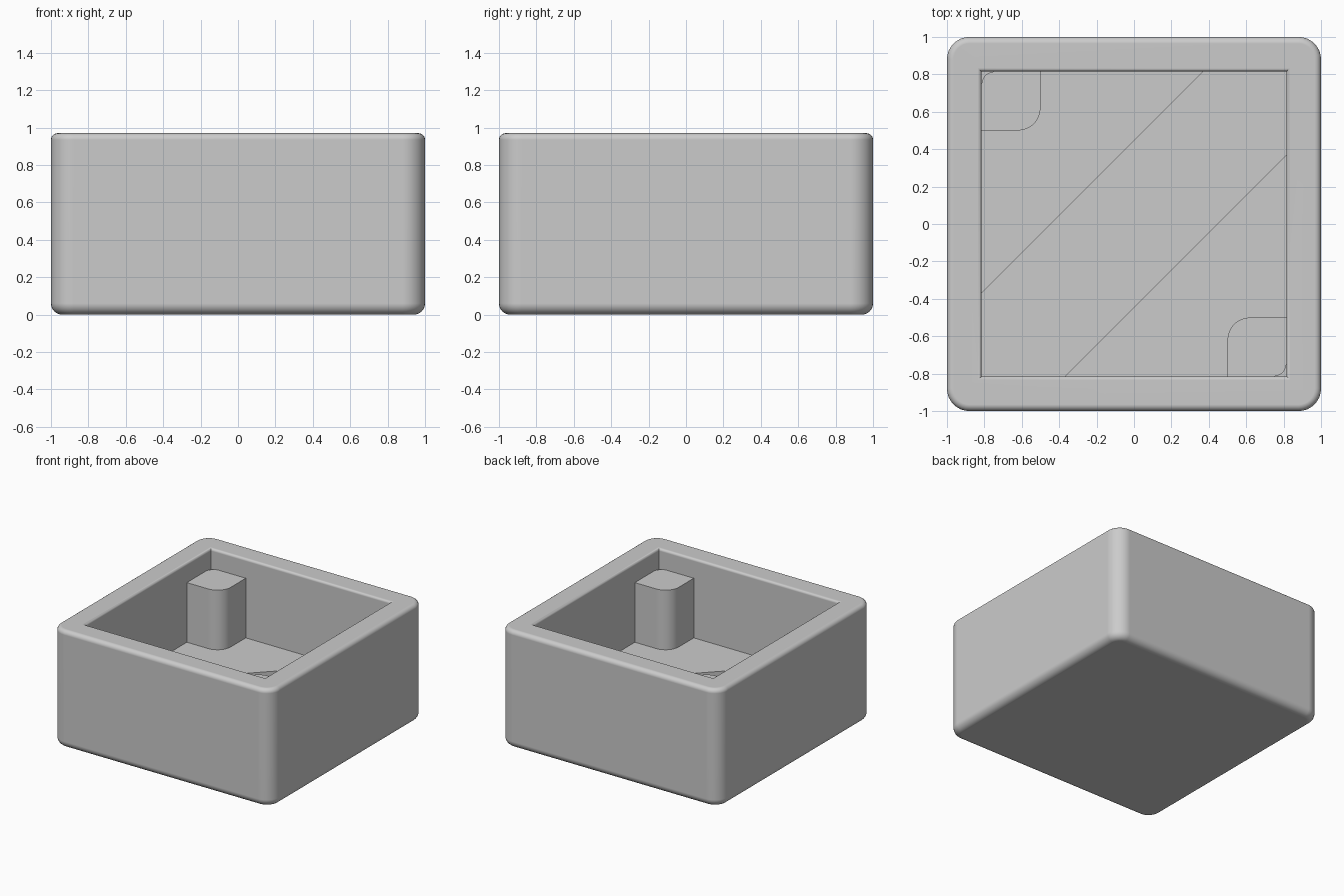
import bpy
import bmesh
from math import sin, cos, pi, radians

if "Cube" in bpy.data.objects:
    bpy.data.objects.remove(bpy.data.objects["Cube"], do_unlink=True)

HEIGHT, FLOOR, POST_TOP = 0.97, 0.32, 0.81
INNER = 0.815      # half width of the cavity
BAND = 0.37        # where the diagonal channel meets the walls
CHANNEL_DEPTH = 0.04

grey = bpy.data.materials.new("plain grey")
grey.use_nodes = True
grey.diffuse_color = (0.6, 0.6, 0.6, 1)
grey.node_tree.nodes["Principled BSDF"].inputs["Base Color"].default_value = (0.6, 0.6, 0.6, 1)


def rounded_rect(half, radii, steps=8):
    """Outline of a square; radii run counter-clockwise from the +x +y corner."""
    points = []
    for i, (sx, sy) in enumerate([(1, 1), (-1, 1), (-1, -1), (1, -1)]):
        r = radii[i]
        if r == 0:
            points.append((sx * half, sy * half))
            continue
        for k in range(steps + 1):
            a = (i + k / steps) * pi / 2
            points.append((sx * (half - r) + r * cos(a), sy * (half - r) + r * sin(a)))
    return points


def loft(name, layers):
    """Closed solid through outlines given as (points, z)."""
    bm = bmesh.new()
    rings = [[bm.verts.new((x, y, z)) for x, y in pts] for pts, z in layers]
    for low, high in zip(rings, rings[1:]):
        for i in range(len(low)):
            j = (i + 1) % len(low)
            bm.faces.new((low[i], low[j], high[j], high[i]))
    bm.faces.new(rings[0][::-1])
    bm.faces.new(rings[-1])
    bmesh.ops.recalc_face_normals(bm, faces=bm.faces)
    mesh = bpy.data.meshes.new(name)
    bm.to_mesh(mesh)
    bm.free()
    mesh.materials.append(grey)
    obj = bpy.data.objects.new(name, mesh)
    bpy.context.collection.objects.link(obj)
    return obj


def activate(obj):
    bpy.ops.object.select_all(action="DESELECT")
    obj.select_set(True)
    bpy.context.view_layer.objects.active = obj


def cut(obj, cutter):
    cutter.hide_render = True
    mod = obj.modifiers.new("cut", "BOOLEAN")
    mod.operation, mod.solver, mod.object = "DIFFERENCE", "EXACT", cutter
    activate(obj)
    bpy.ops.object.modifier_apply(modifier=mod.name)
    bpy.data.objects.remove(cutter, do_unlink=True)


def smooth(obj):
    activate(obj)
    bpy.ops.object.shade_smooth_by_angle(angle=radians(35))
    mod = obj.modifiers.new("even shading", "WEIGHTED_NORMAL")
    mod.keep_sharp = True


# Outer block with rounded uprights, a soft base and a finer top edge
CORNER, BASE, TOP, STEPS = 0.12, 0.06, 0.035, 6
layers = []
for k in range(STEPS + 1):
    a = k / STEPS * pi / 2
    inset = BASE * (1 - sin(a))
    layers.append((rounded_rect(1 - inset, [CORNER - inset] * 4), BASE * (1 - cos(a))))
for k in range(STEPS + 1):
    a = k / STEPS * pi / 2
    inset = TOP * (1 - cos(a))
    layers.append((rounded_rect(1 - inset, [CORNER - inset] * 4), HEIGHT - TOP * (1 - sin(a))))
box = loft("box_body", layers)

# Square cavity whose mouth flares over a small rounded lip
LIP = 0.02
layers = [(rounded_rect(INNER, [0] * 4), FLOOR)]
for k in range(5):
    a = k / 4 * pi / 2
    layers.append((rounded_rect(INNER + LIP * (1 - cos(a)), [0] * 4), HEIGHT - LIP * (1 - sin(a))))
layers.append((rounded_rect(INNER + LIP, [0] * 4), HEIGHT + 0.1))
cut(box, loft("cavity_cutter", layers))

# Shallow diagonal channel across the floor
W = INNER
outline = [(-W, -W), (-BAND, -W), (W, BAND), (W, W), (BAND, W), (-W, -BAND)]
cut(box, loft("channel_cutter", [(outline, FLOOR - CHANNEL_DEPTH), (outline, FLOOR + 0.05)]))
smooth(box)

# Posts in two opposite corners, rounded towards the middle
POST = 0.1575
for name, side in (("back_right_post", 1), ("front_left_post", -1)):
    radii = [0, 0.07, 0, 0.12] if side == 1 else [0, 0.12, 0, 0.07]
    shape = rounded_rect(POST, radii)
    c = (INNER - POST) * side
    shape = [(x - c, y + c) for x, y in shape]
    smooth(loft(name, [(shape, FLOOR), (shape, POST_TOP)]))
